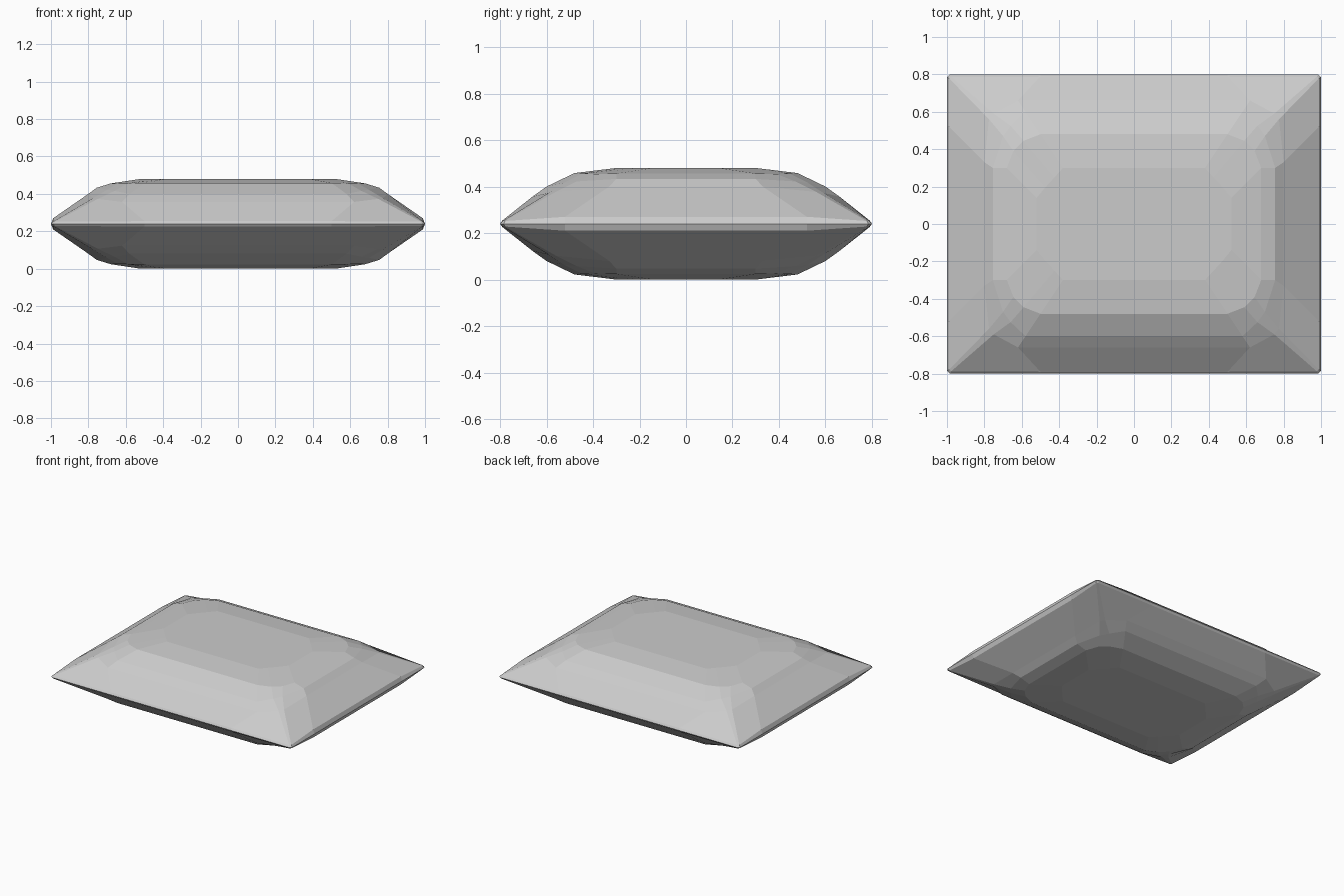
import bpy
import bmesh

cube = bpy.data.objects.get("Cube")
if cube:
    bpy.data.objects.remove(cube, do_unlink=True)

MID = 0.24  # height of the seam

# Soft grey fabric
fabric = bpy.data.materials.new("grey_fabric")
fabric.use_nodes = True
GREY = (0.6, 0.6, 0.6, 1)
fabric.diffuse_color = GREY
fabric.node_tree.nodes["Principled BSDF"].inputs["Base Color"].default_value = GREY

# One quadrant of each contour, from seam to crown: side, two corner points, front
# Heights are measured from the seam
contours = [
    [(1, .52, 0), (1, .785, 0), (.985, .8, 0), (.5, .8, 0)],
    [(.988, .52, .03), (.988, .778, .012), (.978, .788, .012), (.5, .79, .014)],
    [(.8, .33, .16), (.775, .56, .137), (.75, .59, .133), (.62, .66, .117)],
    [(.755, .3, .193), (.7, .47, .182), (.66, .525, .176), (.58, .6, .16)],
    [(.68, .3, .216), (.645, .39, .214), (.59, .445, .216), (.5, .48, .218)],
    [(.52, .14, .24), (.475, .195, .24), (.425, .25, .24), (.38, .3, .24)],
]


def full_ring(quadrant, up):
    """Mirror a quadrant into a closed contour."""
    ring = []
    for sx, sy in ((1, 1), (-1, 1), (-1, -1), (1, -1)):
        points = quadrant if sx == sy else quadrant[::-1]
        ring += [(sx * x, sy * y, MID + up * z) for x, y, z in points]
    return ring


# Cushion: both halves lofted from the shared seam to a flat crown
bm = bmesh.new()
seam = [bm.verts.new(p) for p in full_ring(contours[0], 1)]
for up in (1, -1):
    lower = seam
    for quadrant in contours[1:]:
        upper = [bm.verts.new(p) for p in full_ring(quadrant, up)]
        n = len(upper)
        for i in range(n):
            j = (i + 1) % n
            bm.faces.new((lower[i], lower[j], upper[j], upper[i]))
        lower = upper
    bm.faces.new(lower)
bmesh.ops.recalc_face_normals(bm, faces=bm.faces)

mesh = bpy.data.meshes.new("cushion")
bm.to_mesh(mesh)
bm.free()
mesh.materials.append(fabric)
cushion = bpy.data.objects.new("cushion", mesh)
bpy.context.collection.objects.link(cushion)
